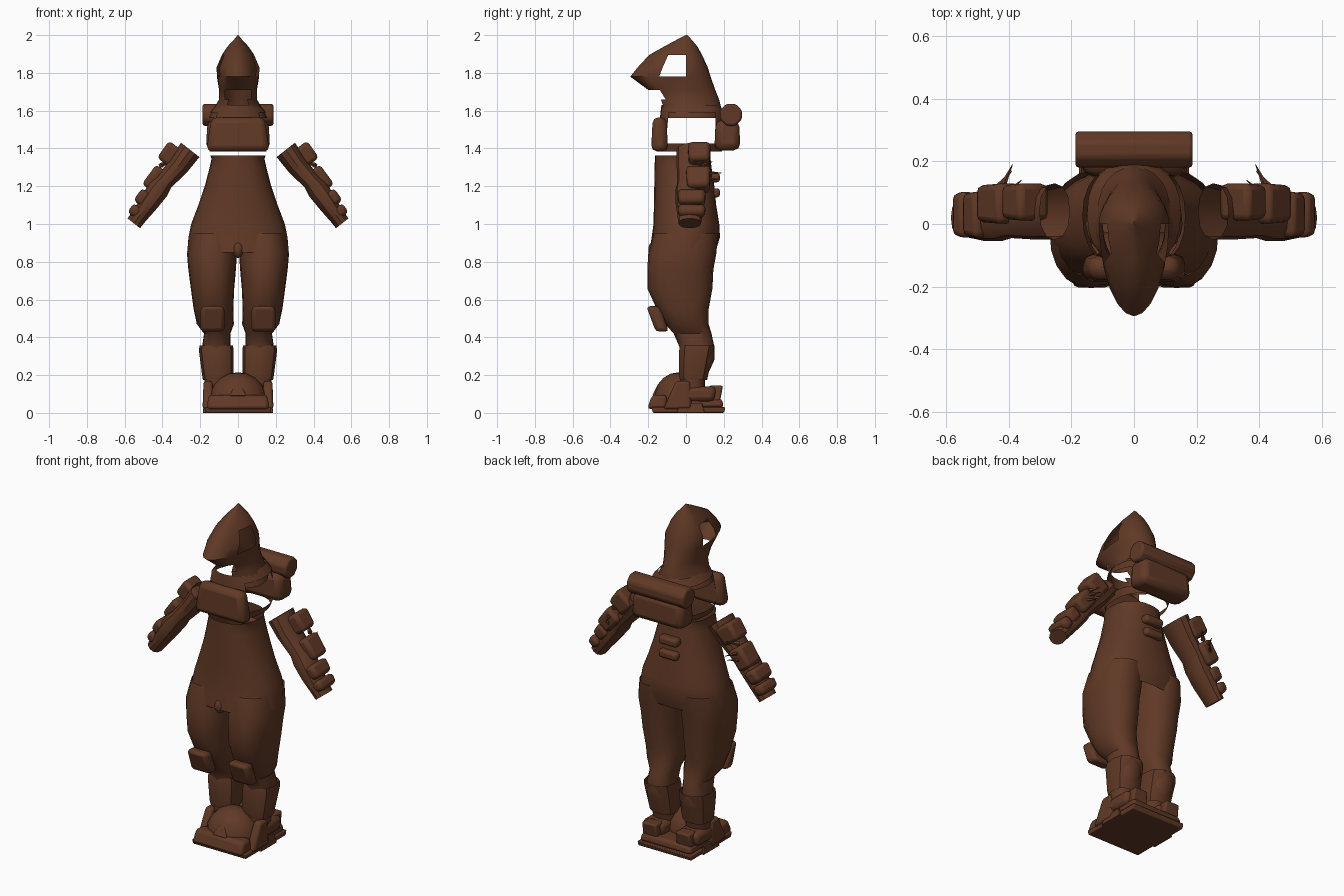
import bpy, bmesh, math
from mathutils import Matrix, Vector

if "Cube" in bpy.data.objects:
    bpy.data.objects.remove(bpy.data.objects["Cube"])

brown = bpy.data.materials.new("dark brown leather")
brown.diffuse_color = (0.118, 0.041, 0.019, 1)
brown.use_nodes = True
brown.node_tree.nodes["Principled BSDF"].inputs["Base Color"].default_value = brown.diffuse_color


def finish(name, bm, matrix=None, mirror=False, bevel=0):
    """Turn a bmesh into a named object, optionally mirrored across x."""
    if matrix:
        bm.transform(matrix)
    bmesh.ops.recalc_face_normals(bm, faces=bm.faces)
    me = bpy.data.meshes.new(name)
    bm.to_mesh(me)
    bm.free()
    me.materials.append(brown)
    ob = bpy.data.objects.new(name, me)
    bpy.context.collection.objects.link(ob)
    if bevel:
        m = ob.modifiers.new("bevel", 'BEVEL')
        m.width, m.segments = bevel, 2
    if mirror:
        ob.modifiers.new("mirror", 'MIRROR')
    return ob


def loft(name, rows, n=20, power=2.0, cy=None, cut=None, caps=(False, False), **kw):
    """Skin rings given as (z, centre x, half width, front y, back y)."""
    bm = bmesh.new()
    rings = []
    for z, cx, rx, yf, yb in rows:
        c = (yf + yb) / 2 if cy is None else cy
        ring = []
        for i in range(n):
            a = 2 * math.pi * i / n
            co, si = math.cos(a), math.sin(a)
            px = math.copysign(abs(co) ** (2 / power), co)
            py = math.copysign(abs(si) ** (2 / power), si)
            ring.append(bm.verts.new((cx + rx * px, c + (yb - c if si > 0 else c - yf) * py, z)))
        rings.append(ring)
    for a, b in zip(rings, rings[1:]):
        for i in range(n):
            j = (i + 1) % n
            quad = (a[i], a[j], b[j], b[i])
            mid = sum((v.co for v in quad), Vector()) / 4
            if not (cut and cut(mid)):
                bm.faces.new(quad)
    if caps[0]:
        bm.faces.new(rings[0])
    if caps[1]:
        bm.faces.new(rings[-1])
    return finish(name, bm, **kw)


def block(name, x, y, z, top=(1, 1), bevel=0.015, shift=0, **kw):
    """Rounded box from ranges; top scales and shifts the upper face."""
    bm = bmesh.new()
    bmesh.ops.create_cube(bm, size=1)
    for v in bm.verts:
        up = v.co.z > 0
        sx, sy = top if up else (1, 1)
        v.co = ((x[0] + x[1]) / 2 + v.co.x * (x[1] - x[0]) * sx,
                (y[0] + y[1]) / 2 + v.co.y * (y[1] - y[0]) * sy + (shift if up else 0),
                z[1] if up else z[0])
    return finish(name, bm, bevel=bevel, **kw)


def ball(name, loc, size, floor=None, **kw):
    bm = bmesh.new()
    bmesh.ops.create_uvsphere(bm, u_segments=16, v_segments=10, radius=1)
    for v in bm.verts:
        v.co = Vector([l + c * s for l, c, s in zip(loc, v.co, size)])
        if floor is not None:
            v.co.z = max(v.co.z, floor)
    return finish(name, bm, **kw)


# Hood with pointed crown, forward beak and open cheeks
def hood_cut(p):
    cheek = 1.78 < p.z < 1.89 and -0.13 < p.y < -0.01 and abs(p.x) > 0.07
    throat = 1.60 < p.z < 1.70 and p.y < -0.11 and abs(p.x) < 0.06
    return cheek or throat


loft("hood", [(1.56, 0, .155, -.13, .19), (1.60, 0, .135, -.13, .19),
              (1.66, 0, .10, -.155, .175), (1.71, 0, .10, -.20, .155),
              (1.78, 0, .112, -.295, .13), (1.83, 0, .113, -.255, .115),
              (1.895, 0, .085, -.195, .085), (1.94, 0, .055, -.115, .06),
              (1.975, 0, .022, -.05, .03), (2.0, 0, .002, 0, .008)],
     n=24, power=1.9, cy=0, cut=hood_cut)

# Chest harness with open armholes
loft("chest_harness", [(1.385, 0, .15, -.15, .19), (1.425, 0, .165, -.15, .20),
                       (1.50, 0, .165, -.145, .20), (1.59, 0, .15, -.135, .20),
                       (1.63, 0, .115, -.13, .18)],
     n=24, power=2.3, cut=lambda p: 1.43 < p.z < 1.59 and -.09 < p.y < .15)
block("chest_plate", (-.168, .168), (-.185, -.095), (1.385, 1.565), top=(.84, .8), bevel=.03)
block("back_plate", (-.17, .17), (.15, .288), (1.39, 1.55), top=(.95, .9), bevel=.035)

# Bedroll lying across the shoulders
bm = bmesh.new()
bmesh.ops.create_cone(bm, cap_ends=True, segments=8, radius1=.063, radius2=.063, depth=.375)
finish("bedroll", bm, bevel=.012,
       matrix=Matrix.Translation((0, .238, 1.578)) @ Matrix.Rotation(math.pi / 2, 4, 'Y')
       @ Matrix.Rotation(math.pi / 8, 4, 'Z'))

# Torso, hips and legs
loft("torso", [(.85, 0, .269, -.192, .155), (.93, 0, .262, -.182, .18),
               (1.0, 0, .248, -.172, .176), (1.1, 0, .21, -.17, .16),
               (1.2, 0, .176, -.168, .15), (1.3, 0, .15, -.166, .135),
               (1.345, 0, .14, -.165, .13), (1.362, 0, .146, -.165, .13)],
     n=24, power=2.3)
loft("leg", [(.06, .11, .06, -.02, .10), (.17, .108, .07, -.03, .10),
             (.28, .113, .075, -.03, .15), (.35, .115, .075, -.035, .15),
             (.42, .11, .07, -.065, .135), (.47, .12, .098, -.11, .12),
             (.55, .13, .105, -.155, .12), (.66, .135, .115, -.205, .14),
             (.76, .137, .126, -.205, .145), (.84, .138, .132, -.20, .16),
             (.95, .13, .12, -.17, .17)], power=2.3, mirror=True)
ball("crotch_toggle", (0, -.165, .865), (.03, .035, .045))

# Knee pads and shin guards
block("knee_pad", (.07, .20), (-.16, -.09), (.43, .565), top=(.95, 1), shift=-.05,
      bevel=.02, mirror=True)
loft("shin_guard", [(.175, .108, .078, -.035, .115), (.20, .107, .083, -.04, .12),
                    (.33, .115, .092, -.04, .15), (.358, .115, .088, -.035, .155)],
     n=10, power=2.6, mirror=True)

# Buckles on the lower back
for i, z in enumerate((1.245, 1.165)):
    block(f"back_buckle_{i + 1}", (-.06, .06), (.12, .18), (z - .024, z + .024), bevel=.015)

# Broad boots: sole, toe cap, heel and ankle straps
block("sole", (-.175, .175), (-.175, .20), (0, .03), top=(1, 1.05), bevel=.006)
block("toe_band", (-.165, .165), (-.205, -.10), (.02, .095), top=(.95, .75), shift=.012, bevel=.018)
ball("toe_cap", (0, -.04, .06), (.155, .135, .155), floor=.04)
block("toe_badge", (-.045, .045), (-.18, -.12), (.09, .14), top=(.4, .8), shift=.02, bevel=.006)
block("heel", (-.17, .17), (.0, .20), (.03, .075), top=(.95, .9), bevel=.015)
block("ankle_strap", (.045, .185), (-.05, .15), (.06, .14), top=(.95, 1.1), bevel=.025, mirror=True)
block("ankle_plate", (.13, .188), (-.12, .03), (.02, .17), top=(.8, .5), shift=.03,
      bevel=.015, mirror=True)
block("heel_flap", (.06, .16), (.10, .18), (.06, .145), top=(.9, .9), shift=.02,
      bevel=.01, mirror=True)
block("side_fin", (.165, .187), (-.05, .10), (.0, .05), top=(.4, .8), bevel=.003, mirror=True)

# Forearms: local z runs down the arm, local x faces outward
arm = Matrix(((.788, 0, .616, .25), (0, 1, 0, 0), (.616, 0, -.788, 1.39), (0, 0, 0, 1)))
loft("arm", [(0, .004, .062, -.05, .13), (.10, 0, .056, -.05, .115),
             (.22, .008, .048, -.045, .10), (.27, .008, .058, -.055, .095),
             (.36, .004, .052, -.055, .09), (.44, 0, .043, -.045, .085),
             (.49, 0, .042, -.04, .08)],
     n=12, power=2.2, caps=(False, True), matrix=arm, mirror=True)
plates = [(.03, .14, .122, .01, .13), (.17, .30, .098, .0, .13),
          (.315, .395, .080, -.045, .105), (.405, .465, .066, -.045, .105)]
for i, (z0, z1, out, y0, y1) in enumerate(plates):
    block(f"arm_plate_{i + 1}", (0, out), (y0, y1), (z0, z1), top=(.92, .9), bevel=.02,
          matrix=arm, mirror=True)

# Thin spikes behind the bracers
for i, (base, tip) in enumerate((((.43, .10, 1.27), (.388, .19, 1.27)),
                                 ((.45, .10, 1.23), (.39, .17, 1.24)),
                                 ((.41, .09, 1.31), (.36, .14, 1.33)))):
    base, tip = Vector(base), Vector(tip)
    d = tip - base
    bm = bmesh.new()
    bmesh.ops.create_cone(bm, cap_ends=True, segments=5, radius1=.014, radius2=.001, depth=d.length)
    finish(f"arm_spike_{i + 1}", bm, mirror=True,
           matrix=Matrix.Translation((base + tip) / 2) @ d.to_track_quat('Z', 'Y').to_matrix().to_4x4())

# Smooth shading with crisp edges
for ob in bpy.data.objects:
    ob.select_set(True)
    bpy.context.view_layer.objects.active = ob
bpy.ops.object.shade_smooth_by_angle(angle=math.radians(35))
